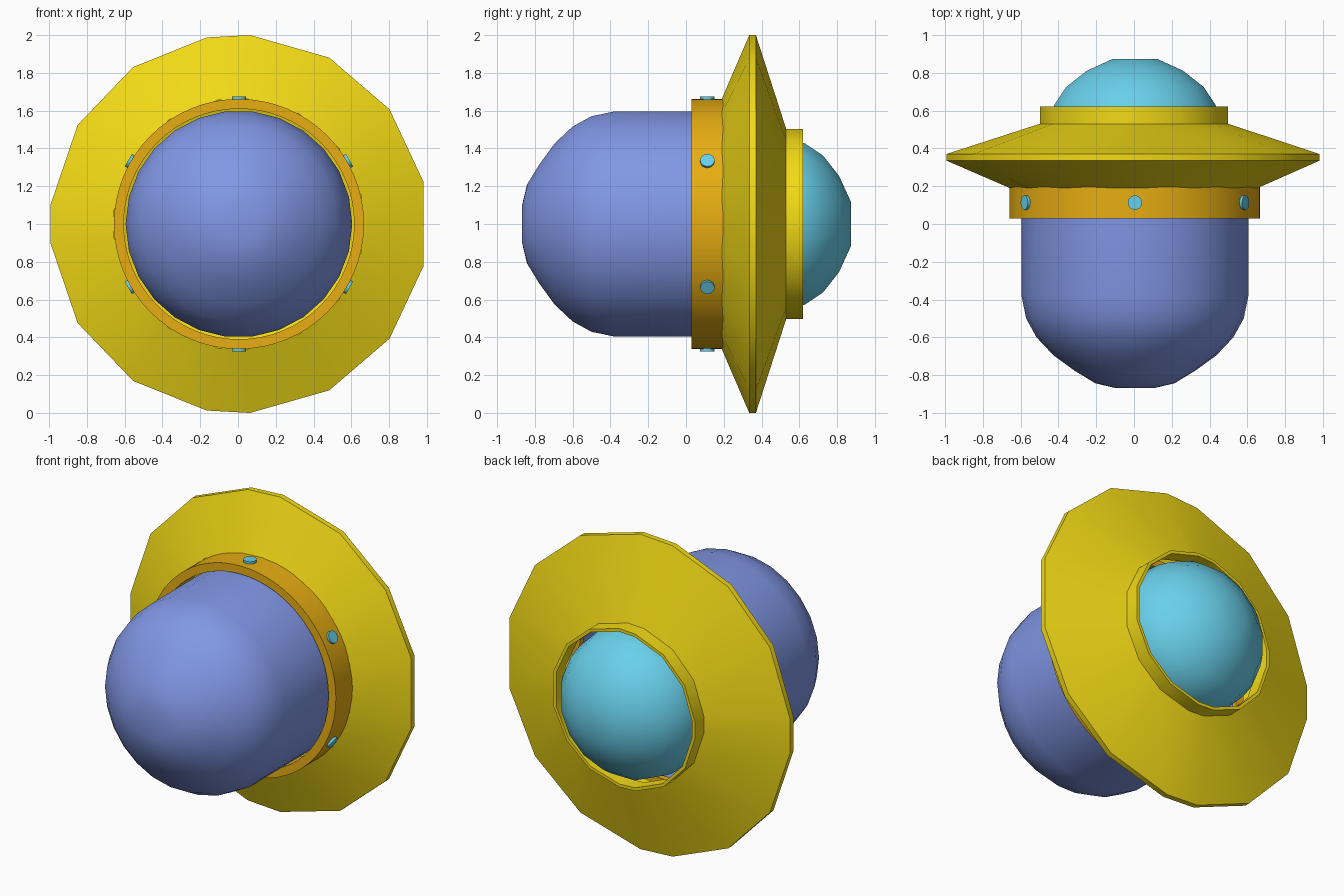
import bpy, bmesh, math
from mathutils import Matrix, Vector

if "Cube" in bpy.data.objects:
    bpy.data.objects.remove(bpy.data.objects["Cube"])

CX, CZ = 0.005, 1.0  # the craft is turned about an axis along y


def material(name, rgb):
    m = bpy.data.materials.new(name)
    m.diffuse_color = (*rgb, 1)
    m.use_nodes = True
    m.node_tree.nodes["Principled BSDF"].inputs["Base Color"].default_value = m.diffuse_color
    return m


YELLOW = material("yellow", (0.89, 0.70, 0.008))
ORANGE = material("orange", (0.80, 0.42, 0.006))
BLUE = material("blue", (0.22, 0.31, 0.79))
CYAN = material("cyan", (0.14, 0.63, 0.83))


def finish(bm, name, mat):
    bmesh.ops.recalc_face_normals(bm, faces=bm.faces)
    mesh = bpy.data.meshes.new(name)
    bm.to_mesh(mesh)
    bm.free()
    mesh.materials.append(mat)
    ob = bpy.data.objects.new(name, mesh)
    bpy.context.collection.objects.link(ob)
    bpy.ops.object.select_all(action='DESELECT')
    ob.select_set(True)
    bpy.context.view_layer.objects.active = ob
    bpy.ops.object.shade_smooth_by_angle(angle=math.radians(35))
    return ob


def even(n, start=0.0):
    return [start + 360 * i / n for i in range(n)]


def turn(name, profile, angles, mat, cap=False, closed=False):
    """Sweep (radius, y) points round the y axis at the given angles."""
    bm = bmesh.new()
    rings = []
    for r, y in profile:
        rings.append([bm.verts.new((CX + r * math.cos(math.radians(a)), y,
                                    CZ + r * math.sin(math.radians(a))))
                      for a in angles])
    n = len(angles)
    pairs = list(zip(rings, rings[1:]))
    if closed:
        pairs.append((rings[-1], rings[0]))
    for p, q in pairs:
        for i in range(n):
            j = (i + 1) % n
            bm.faces.new((p[i], p[j], q[j], q[i]))
    if cap:
        bm.faces.new(rings[0])
    return finish(bm, name, mat)


# Rounded nose body
turn("body", [(0.10, -0.868), (0.21, -0.842), (0.32, -0.775), (0.43, -0.695),
              (0.52, -0.60), (0.575, -0.50), (0.60, -0.38), (0.60, 0.19)],
     even(26), BLUE, cap=True)

# Collar band around the body
turn("collar_band", [(0.61, 0.03), (0.662, 0.03), (0.662, 0.20), (0.61, 0.20)],
     even(64), ORANGE, closed=True)

# Low-sided saucer disc with a short open neck at the back
half = [13, 37.3, 61.5, 86.7, 99.8, 124, 148.5, 174]
rim = half + [360 - a for a in reversed(half)]
turn("saucer", [(0.665, 0.19), (1.002, 0.335), (1.002, 0.37), (0.505, 0.53),
                (0.505, 0.62), (0.485, 0.62), (0.485, 0.53)], rim, YELLOW)

# Glass dome
turn("dome", [(0.12, 0.873), (0.26, 0.81), (0.37, 0.725), (0.435, 0.63),
              (0.46, 0.53), (0.465, 0.46)], even(16, 11.25), CYAN, cap=True)

# Six lamps around the collar band
for k in range(6):
    a = math.radians(30 + 60 * k)
    out = Vector((math.cos(a), 0, math.sin(a)))
    rot = out.to_track_quat('Z', 'Y').to_matrix().to_4x4()
    pos = Vector((CX, 0.113, CZ)) + out * 0.65
    bm = bmesh.new()
    bmesh.ops.create_cone(bm, cap_ends=True, segments=20, radius1=0.038,
                          radius2=0.038, depth=0.052,
                          matrix=Matrix.Translation(pos) @ rot)
    finish(bm, f"lamp_{k + 1}", CYAN)
